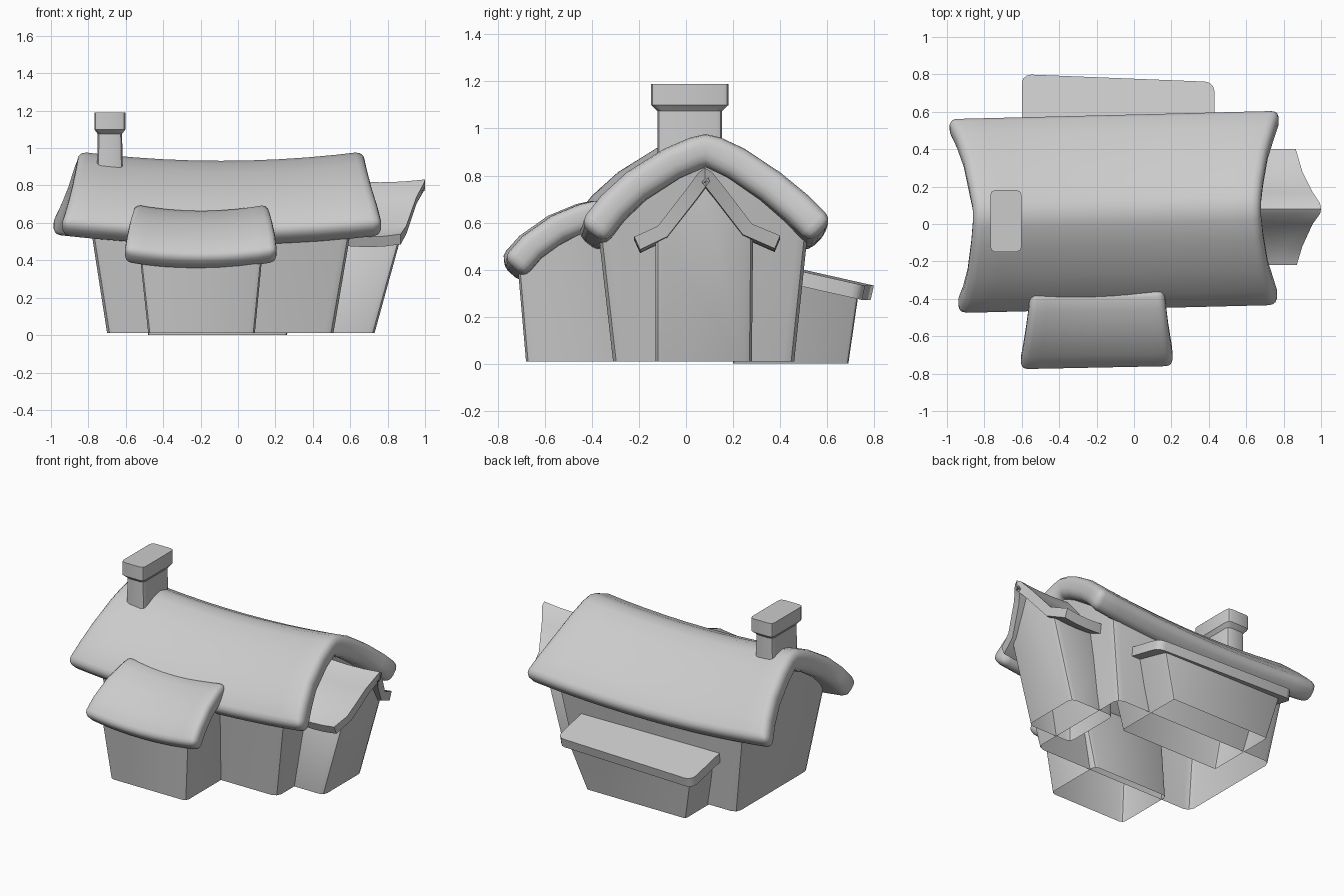
import bpy, bmesh, math
from mathutils import Vector

if "Cube" in bpy.data.objects:
    bpy.data.objects.remove(bpy.data.objects["Cube"])


def bevel(bm, offset, segments, vertical=False):
    """Round the hard edges, or only the upright ones."""
    bmesh.ops.recalc_face_normals(bm, faces=bm.faces)
    edges = []
    for e in bm.edges:
        if len(e.link_faces) != 2 or e.calc_face_angle(0) < math.radians(60):
            continue
        d = (e.verts[0].co - e.verts[1].co).normalized()
        if not vertical or abs(d.z) > 0.75:
            edges.append(e)
    if offset:
        bmesh.ops.bevel(bm, geom=edges, offset=offset, segments=segments,
                        profile=0.5, affect='EDGES', clamp_overlap=True)


def finish(name, bm, angle):
    bmesh.ops.recalc_face_normals(bm, faces=bm.faces)
    mesh = bpy.data.meshes.new(name)
    bm.to_mesh(mesh)
    bm.free()
    ob = bpy.data.objects.new(name, mesh)
    bpy.context.collection.objects.link(ob)
    bpy.ops.object.select_all(action='DESELECT')
    bpy.context.view_layer.objects.active = ob
    ob.select_set(True)
    bpy.ops.object.shade_smooth_by_angle(angle=math.radians(angle))
    return ob


def roof(name, profile, thick, sag, skew, steps, offset, segments=3,
         vertical=False, angle=50):
    """Slab from upper profile points (y, z, x0, x1), sagging along x."""
    n = len(profile)
    pts = [Vector(p[:2]) for p in profile]
    ring = list(profile)
    for i in reversed(range(n)):
        d = (pts[min(i + 1, n - 1)] - pts[max(i - 1, 0)]).normalized()
        q = pts[i] - Vector((-d.y, d.x)) * thick
        ring.append((q.x, q.y) + tuple(profile[i][2:]))
    bm = bmesh.new()
    rows = []
    for s in range(steps + 1):
        t = s / steps
        row = []
        for y, z, x0, x1 in ring:
            x = x0 + (x1 - x0) * t
            row.append(bm.verts.new((x, y + skew * (x - (x0 + x1) / 2),
                                     z - sag * (1 - (2 * t - 1) ** 2))))
        rows.append(row)
    m = 2 * n
    for a, b in zip(rows, rows[1:]):
        for i in range(m):
            j = (i + 1) % m
            bm.faces.new((a[i], a[j], b[j], b[i]))
    for row in (rows[0], rows[-1]):
        for i in range(n - 1):
            bm.faces.new((row[i], row[i + 1], row[m - 2 - i], row[m - 1 - i]))
    bevel(bm, offset, segments, vertical)
    return finish(name, bm, angle)


def walls(name, chain, offset):
    """Open-bottomed walls from a chain of (y, z, x0, x1) front to back."""
    bm = bmesh.new()
    a = [bm.verts.new((p[2], p[0], p[1])) for p in chain]
    b = [bm.verts.new((p[3], p[0], p[1])) for p in chain]
    for i in range(len(chain) - 1):
        bm.faces.new((a[i], a[i + 1], b[i + 1], b[i]))
    bm.faces.new(a)
    bm.faces.new(b)
    bevel(bm, offset, 2, True)
    return finish(name, bm, 40)


# Main house body
walls("main_walls", [(-0.31, 0.01, -0.70, 0.51), (-0.375, 0.58, -0.79, 0.61),
                     (0.07, 0.90, -0.82, 0.635), (0.52, 0.58, -0.79, 0.61),
                     (0.46, 0.01, -0.70, 0.51)], 0.045)

# Main sagging roof
roof("main_roof", [(-0.475, 0.60, -0.95, 0.775), (-0.38, 0.72, -0.915, 0.745),
                   (-0.27, 0.82, -0.89, 0.715), (-0.11, 0.92, -0.87, 0.69),
                   (0.0, 0.967, -0.862, 0.68), (0.065, 0.982, -0.86, 0.678),
                   (0.13, 0.967, -0.862, 0.68), (0.23, 0.92, -0.88, 0.69),
                   (0.38, 0.82, -0.91, 0.715), (0.50, 0.72, -0.95, 0.75),
                   (0.605, 0.615, -1.0, 0.785)],
     0.14, 0.05, 0.025, 10, 0.05)

# Side wing on the right
walls("wing_walls", [(-0.13, 0.01, 0.4, 0.73), (-0.13, 0.53, 0.4, 0.875),
                     (0.075, 0.79, 0.4, 0.935), (0.285, 0.53, 0.4, 0.875),
                     (0.28, 0.01, 0.4, 0.73)], 0.035)
roof("wing_roof", [(-0.22, 0.54, 0.52, 0.87), (-0.12, 0.585, 0.52, 0.90),
                   (0.0, 0.74, 0.52, 0.955), (0.055, 0.815, 0.52, 0.995),
                   (0.08, 0.832, 0.52, 1.0), (0.11, 0.815, 0.52, 0.995),
                   (0.17, 0.74, 0.52, 0.955), (0.28, 0.595, 0.52, 0.90),
                   (0.40, 0.545, 0.52, 0.865)],
     0.06, 0.015, 0.0, 4, 0)

# Front room and its roof
walls("front_room_walls", [(-0.68, 0.01, -0.48, 0.09), (-0.715, 0.41, -0.525, 0.13),
                           (-0.36, 0.60, -0.525, 0.13), (-0.26, 0.01, -0.48, 0.09)], 0.03)
roof("front_room_roof", [(-0.785, 0.455, -0.61, 0.21), (-0.70, 0.55, -0.595, 0.20),
                         (-0.58, 0.635, -0.578, 0.183), (-0.46, 0.685, -0.563, 0.17),
                         (-0.36, 0.708, -0.555, 0.16)],
     0.12, 0.035, 0.02, 8, 0.04)

# Lean-to shed at the back
walls("shed_walls", [(0.20, 0.0, -0.48, 0.26), (0.20, 0.38, -0.55, 0.37),
                     (0.735, 0.31, -0.55, 0.37), (0.69, 0.0, -0.48, 0.26)], 0.015)
roof("shed_roof", [(0.42, 0.413, -0.60, 0.43), (0.78, 0.332, -0.60, 0.43)],
     0.062, 0.0, -0.04, 1, 0.05, 3, True, 40)

# Chimney with a wider cap
bm = bmesh.new()
rings = []
for dx, dy, z in [(0.07, 0.138, 0.85), (0.065, 0.138, 1.075), (0.083, 0.165, 1.10),
                  (0.083, 0.165, 1.19)]:
    # rounded-corner rectangle
    r, ring = 0.025, []
    for k, (sx, sy) in enumerate([(1, 1), (-1, 1), (-1, -1), (1, -1)]):
        for s in range(3):
            a = math.pi / 2 * (k + s / 2)
            ring.append(bm.verts.new((-0.685 + sx * (dx - r) + r * math.cos(a),
                                      0.016 + sy * (dy - r) + r * math.sin(a), z)))
    rings.append(ring)
for a, b in zip(rings, rings[1:]):
    for i in range(12):
        j = (i + 1) % 12
        bm.faces.new((a[i], a[j], b[j], b[i]))
bm.faces.new(rings[0])
bm.faces.new(rings[-1])
chimney = finish("chimney", bm, 35)
